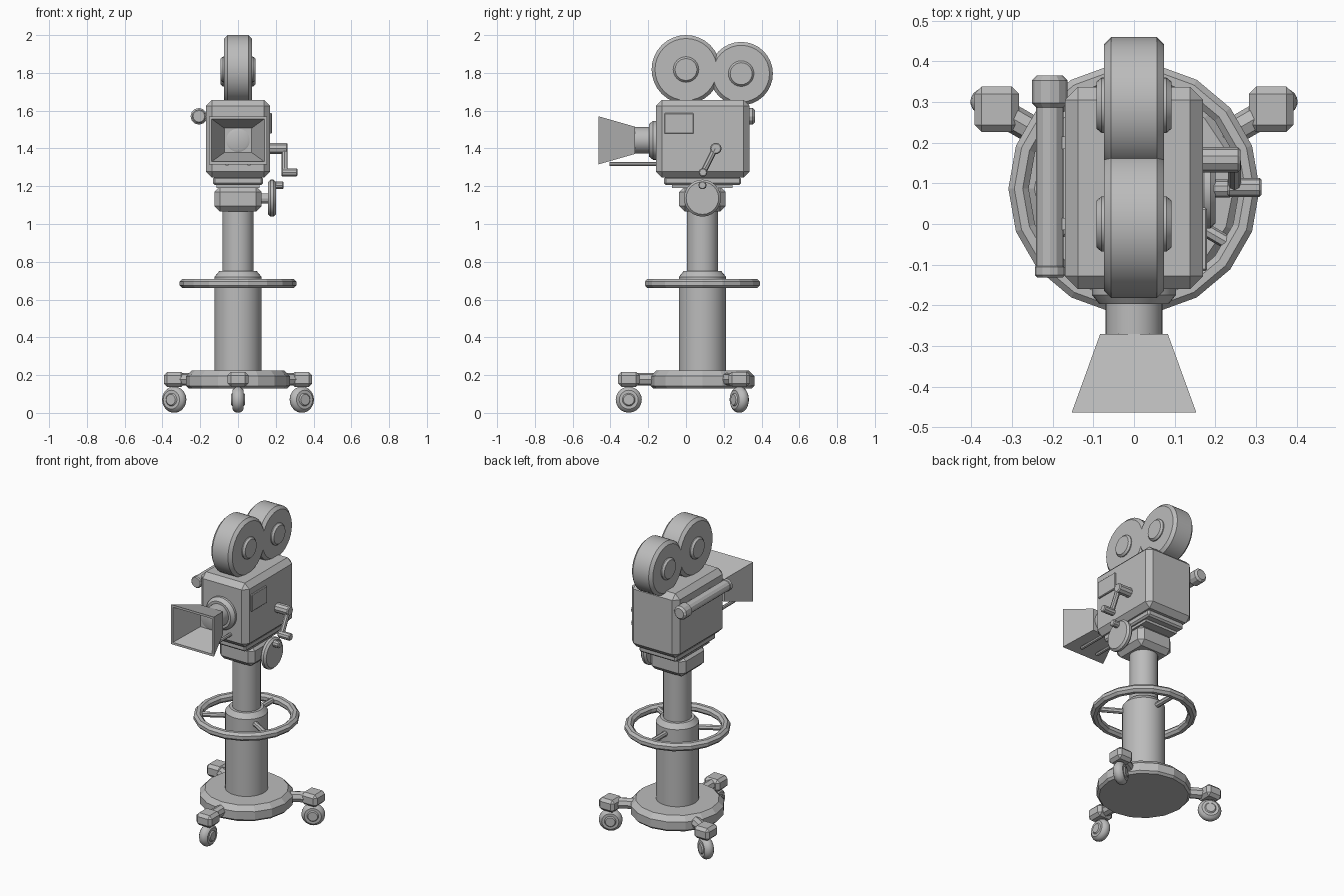
import bpy, bmesh, math
from mathutils import Vector, Matrix

if "Cube" in bpy.data.objects:
    bpy.data.objects.remove(bpy.data.objects["Cube"])

grey = bpy.data.materials.new("painted_grey")
grey.diffuse_color = (0.5, 0.5, 0.5, 1)
grey.use_nodes = True
grey.node_tree.nodes["Principled BSDF"].inputs["Base Color"].default_value = grey.diffuse_color
CY = 0.087          # pedestal axis
TAU = 2 * math.pi


def finish(name, bm, smooth=0):
    bmesh.ops.recalc_face_normals(bm, faces=bm.faces)
    me = bpy.data.meshes.new(name)
    bm.to_mesh(me)
    bm.free()
    me.materials.append(grey)
    ob = bpy.data.objects.new(name, me)
    bpy.context.collection.objects.link(ob)
    if smooth:
        bpy.ops.object.select_all(action='DESELECT')
        ob.select_set(True)
        bpy.context.view_layer.objects.active = ob
        bpy.ops.object.shade_smooth_by_angle(angle=math.radians(smooth))
    return ob


def loft(bm, rings, closed=False):
    """Skin rings of points; cap the ends unless the loop closes."""
    vs = [[bm.verts.new(p) for p in r] for r in rings]
    n = len(vs[0])
    pairs = list(zip(vs, vs[1:])) + ([(vs[-1], vs[0])] if closed else [])
    for a, b in pairs:
        for i in range(n):
            j = (i + 1) % n
            bm.faces.new((a[i], a[j], b[j], b[i]))
    if not closed:
        bm.faces.new(vs[0])
        bm.faces.new(vs[-1])


def turned(name, profile, at, axis=(0, 0, 1), segs=32, smooth=25):
    """Solid of revolution from (radius, height) pairs along an axis."""
    m = Matrix.Translation(at) @ Vector(axis).to_track_quat('Z', 'Y').to_matrix().to_4x4()
    bm = bmesh.new()
    loft(bm, [[m @ Vector((r * math.cos(TAU * i / segs), r * math.sin(TAU * i / segs), h))
               for i in range(segs)] for r, h in profile])
    return finish(name, bm, smooth)


def rod(name, a, b, r, segs=12, bevel=0.0, smooth=0):
    a, b = Vector(a), Vector(b)
    L = (b - a).length
    prof = [(r, 0), (r, L)]
    if bevel:
        prof = [(r - bevel, 0), (r, bevel), (r, L - bevel), (r - bevel, L)]
    return turned(name, prof, a, b - a, segs, smooth)


def box(name, lo, hi, bevel=0.0):
    lo, hi = Vector(lo), Vector(hi)
    bm = bmesh.new()
    bmesh.ops.create_cube(bm, size=1)
    for v in bm.verts:
        v.co = Vector([(lo[k] + hi[k]) / 2 + v.co[k] * (hi[k] - lo[k]) for k in range(3)])
    if bevel:
        bmesh.ops.bevel(bm, geom=bm.edges[:], offset=bevel, segments=1, affect='EDGES')
    return finish(name, bm)


# Pedestal: base disc and telescoping column
turned("base_disc", [(0.262, 0.13), (0.275, 0.143), (0.275, 0.195), (0.245, 0.225)],
       (0, CY, 0), segs=16, smooth=0)
turned("lower_column", [(0.125, 0.2), (0.125, 0.72), (0.1, 0.75)], (0, CY, 0))
turned("upper_column", [(0.083, 0.73), (0.083, 1.09)], (0, CY, 0))

# Three casters
for k, deg in enumerate((-90, 30, 150)):
    a = math.radians(deg)
    d = Vector((math.cos(a), math.sin(a), 0))
    side = Vector((-d.y, d.x, 0))
    c = Vector((0, CY, 0)) + d * 0.39
    rod(f"caster_arm_{k}", Vector((0, CY, 0.178)) + d * 0.23, c + Vector((0, 0, 0.178)), 0.034, 8)
    box(f"caster_block_{k}", c + Vector((-0.055, -0.056, 0.138)),
        c + Vector((0.055, 0.056, 0.217)), 0.018)
    turned(f"caster_wheel_{k}",
           [(0.028, -0.037), (0.034, -0.03), (0.05, -0.03), (0.063, -0.02), (0.069, -0.007),
            (0.069, 0.007), (0.063, 0.02), (0.05, 0.03), (0.034, 0.03), (0.028, 0.037)],
           c + Vector((0, 0, 0.07)), side, 20, 30)

# Steering ring with three spokes
bm = bmesh.new()
rings = []
for i in range(18):
    t = TAU * i / 18
    rings.append([((0.284 + 0.027 * math.cos(u)) * math.cos(t),
                   CY + (0.284 + 0.027 * math.cos(u)) * math.sin(t),
                   0.685 + 0.027 * math.sin(u))
                  for u in (TAU * (j + 0.5) / 8 for j in range(8))])
loft(bm, rings, closed=True)
finish("steering_ring", bm)
for k, deg in enumerate((-30, 90, 210)):
    a = math.radians(deg)
    d = Vector((math.cos(a), math.sin(a), 0))
    o = Vector((0, CY, 0.685))
    rod(f"ring_spoke_{k}", o + d * 0.11, o + d * 0.28, 0.017, 8)

# Tilt head and mounting plates
box("tilt_head", (-0.125, CY - 0.123, 1.065), (0.125, CY + 0.123, 1.2), 0.03)
box("lower_plate", (-0.115, CY - 0.16, 1.19), (0.115, CY + 0.16, 1.215))
box("mounting_plate", (-0.133, -0.117, 1.206), (0.133, 0.292, 1.25), 0.01)

# Tilt hand wheel
rod("tilt_shaft", (0.1, CY, 1.135), (0.17, CY, 1.135), 0.026)
rod("tilt_wheel", (0.16, CY, 1.137), (0.2, CY, 1.137), 0.098, 24, 0.012, 25)
rod("tilt_knob", (0.19, CY, 1.205), (0.24, CY, 1.205), 0.022, 10, 0.005)

# Camera body and side door
box("camera_body", (-0.17, -0.16, 1.245), (0.17, 0.337, 1.657), 0.032)
box("side_panel", (0.16, -0.115, 1.478), (0.18, 0.04, 1.587), 0.004)

# Film magazines with hubs on both sides
for name, y, z, r in (("front", 0.0, 1.818, 0.182), ("rear", 0.292, 1.796, 0.168)):
    turned(name + "_magazine", [(r - 0.018, -0.074), (r, -0.056), (r, 0.056), (r - 0.018, 0.074)],
           (0, y, z), (1, 0, 0), 32)
    turned(name + "_magazine_hub", [(0.058, -0.092), (0.068, -0.08), (0.068, 0.08), (0.058, 0.092)],
           (0, y, z), (1, 0, 0), 24)

# Lens, hood and support rods
LZ = 1.443
turned("lens_flange", [(0.103, 0.14), (0.103, 0.175), (0.085, 0.197)], (0, 0, LZ), (0, -1, 0))
turned("lens_barrel", [(0.07, 0.18), (0.07, 0.28)], (0, 0, LZ), (0, -1, 0))
turned("lens_glass", [(0.062, 0.27), (0.062, 0.285), (0.05, 0.29)], (0, 0, LZ), (0, -1, 0))
bm = bmesh.new()
loft(bm, [[(sx * hx, y, LZ + sz * hz) for sx, sz in ((-1, -1), (1, -1), (1, 1), (-1, 1))]
          for y, hx, hz in ((-0.27, 0.083, 0.072), (-0.463, 0.153, 0.127),
                            (-0.463, 0.139, 0.113), (-0.28, 0.072, 0.064))])
finish("lens_hood", bm)
for s in (-1, 1):
    rod("hood_rod", (s * 0.058, -0.405, 1.318), (s * 0.058, -0.14, 1.318), 0.011, 8)

# Viewfinder tube on the left
VX, VZ = -0.207, 1.57
rod("viewfinder_tube", (VX, -0.11, VZ), (VX, 0.3, VZ), 0.034, 12)
rod("viewfinder_eyepiece", (VX, 0.285, VZ), (VX, 0.365, VZ), 0.044, 12, 0.012)
rod("viewfinder_front_cap", (VX, -0.132, VZ), (VX, -0.1, VZ), 0.037, 12, 0.006)
for y in (0.0, 0.2):
    box("viewfinder_bracket", (-0.2, y - 0.015, 1.555), (-0.16, y + 0.015, 1.585))

# Hand crank on the right
rod("crank_shaft", (0.16, 0.158, 1.4), (0.262, 0.158, 1.4), 0.031, 10, 0.006)
rod("crank_arm", (0.247, 0.155, 1.4), (0.247, 0.09, 1.272), 0.016, 8)
rod("crank_handle", (0.23, 0.09, 1.273), (0.314, 0.09, 1.273), 0.023, 10, 0.005)
